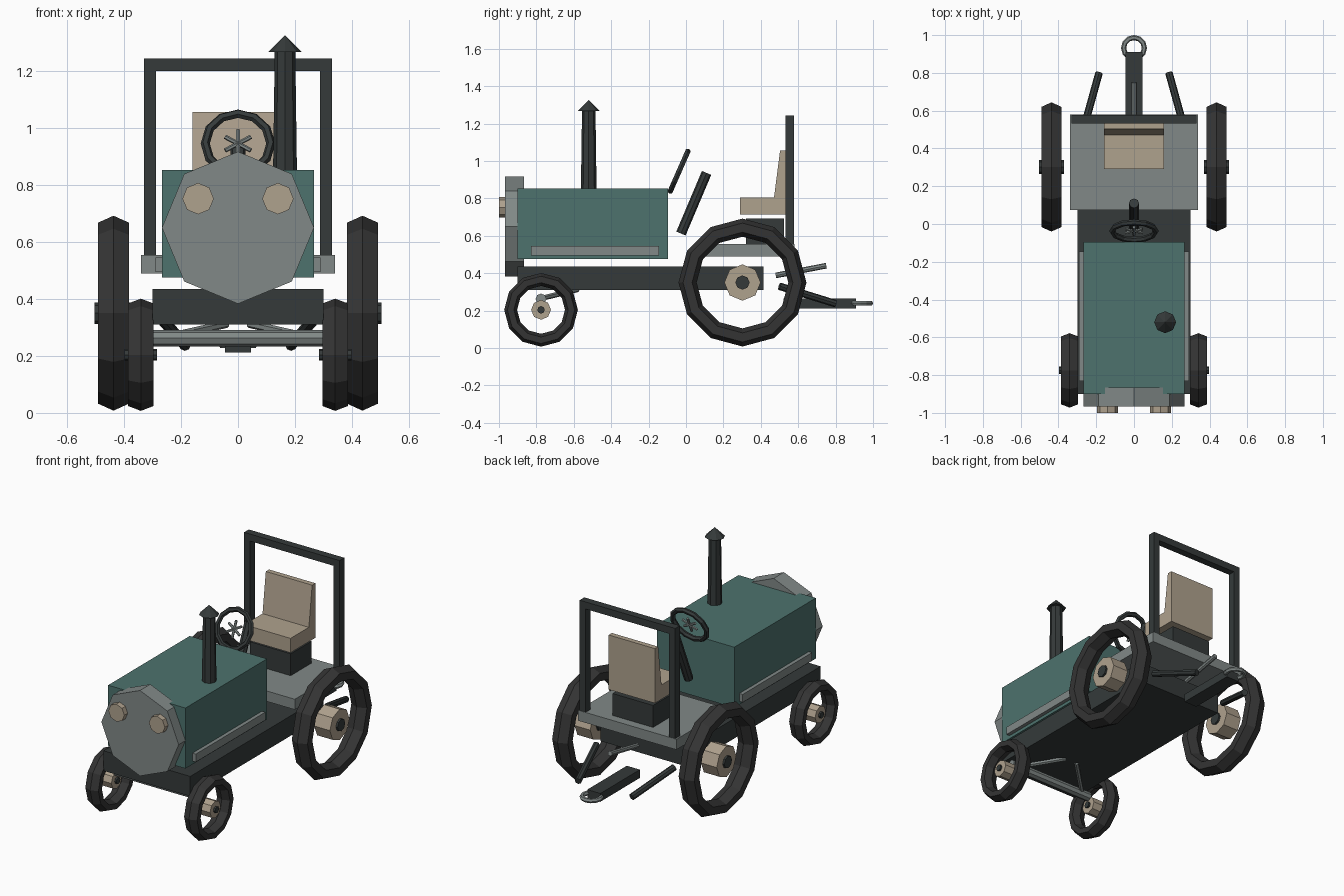
import bpy, math
from mathutils import Vector

if "Cube" in bpy.data.objects:
    bpy.data.objects.remove(bpy.data.objects["Cube"])


def material(name, rgb):
    m = bpy.data.materials.new(name)
    m.diffuse_color = (*rgb, 1)
    m.use_nodes = True
    m.node_tree.nodes["Principled BSDF"].inputs["Base Color"].default_value = m.diffuse_color
    return m


TEAL = material("teal", (0.075, 0.17, 0.155))
DARK = material("dark", (0.035, 0.042, 0.042))
TYRE = material("tyre", (0.034, 0.034, 0.034))
BEIGE = material("beige", (0.43, 0.36, 0.27))
GREY = material("grey", (0.22, 0.25, 0.245))


def finish(name, mat):
    o = bpy.context.object
    o.name = o.data.name = name
    o.data.materials.append(mat)
    return o


def box(name, mat, x, y, z):
    """Box from (min, max) ranges."""
    bpy.ops.mesh.primitive_cube_add(size=1, location=[sum(r) / 2 for r in (x, y, z)])
    o = finish(name, mat)
    o.scale = [r[1] - r[0] for r in (x, y, z)]
    return o


def rod(name, mat, p, q, r, r2=None, sides=8):
    """Straight or tapered rod between two points."""
    p, q = Vector(p), Vector(q)
    bpy.ops.mesh.primitive_cone_add(vertices=sides, radius1=r, radius2=r if r2 is None else r2,
                                    depth=(q - p).length, location=(p + q) / 2,
                                    rotation=(q - p).to_track_quat('Z', 'Y').to_euler())
    return finish(name, mat)


def ring(name, mat, loc, rot, R, r, major=12, minor=6, width=1):
    bpy.ops.mesh.primitive_torus_add(location=loc, rotation=rot, major_radius=R, minor_radius=r,
                                     major_segments=major, minor_segments=minor)
    o = finish(name, mat)
    o.scale.z = width
    return o


def prism(name, mat, profile, half):
    """(y, z) profile extruded across x."""
    n = len(profile)
    verts = [(s * half, y, z) for s in (-1, 1) for y, z in profile]
    faces = [tuple(reversed(range(n))), tuple(range(n, 2 * n))]
    faces += [(i, (i + 1) % n, n + (i + 1) % n, n + i) for i in range(n)]
    me = bpy.data.meshes.new(name)
    me.from_pydata(verts, [], faces)
    me.materials.append(mat)
    o = bpy.data.objects.new(name, me)
    bpy.context.collection.objects.link(o)
    return o


def wheel(name, side, x, y, z, R, r, half, hub, cap):
    c = lambda dx: (side * (x + dx), y, z)
    ring(name + "_tyre", TYRE, c(0), (0, math.pi / 2, 0), R, r,
         width=half / (r * math.sin(math.pi / 3)))
    rod(name + "_hub", BEIGE, c(-half), c(half), hub)
    rod(name + "_axle_cap", DARK, c(-half - 0.012), c(half + 0.012), cap)


# body
box("chassis", DARK, (-0.30, 0.30), (-0.90, 0.415), (0.31, 0.435))
box("hood", TEAL, (-0.267, 0.267), (-0.90, -0.095), (0.475, 0.853))
rod("grille", GREY, (0, -0.865, 0.65), (0, -0.967, 0.65), 0.267)
box("rear_deck", GREY, (-0.34, 0.34), (0.075, 0.58), (0.49, 0.555))

# exhaust
rod("exhaust_pipe", DARK, (0.165, -0.52, 0.84), (0.165, -0.52, 1.27), 0.042, 0.036)
rod("exhaust_cap", DARK, (0.165, -0.52, 1.267), (0.165, -0.52, 1.325), 0.058, 0)

# seat
box("seat_base", DARK, (-0.14, 0.14), (0.32, 0.525), (0.55, 0.692))
box("seat_cushion", BEIGE, (-0.16, 0.16), (0.29, 0.535), (0.715, 0.805))
prism("seat_back", BEIGE, [(0.47, 0.80), (0.535, 0.80), (0.535, 1.056), (0.503, 1.056)], 0.16)

# roll bar crossbeam
box("roll_bar_top", DARK, (-0.33, 0.33), (0.532, 0.578), (1.20, 1.244))

# steering
hubc = Vector((0, -0.037, 0.945))
ring("steering_wheel", DARK, hubc, (math.radians(66.2), 0, 0), 0.115, 0.016)
for i, a in enumerate((30, 90, 150)):
    a = math.radians(a)
    d = 0.052 * Vector((math.cos(a), 0.404 * math.sin(a), 0.915 * math.sin(a)))
    rod(f"steering_spoke_{i + 1}", GREY, hubc - d, hubc + d, 0.008, sides=6)
rod("steering_column", DARK, (0, -0.027, 0.612), (0, 0.11, 0.936), 0.027)

# front axle
rod("front_axle", GREY, (-0.30, -0.775, 0.262), (0.30, -0.775, 0.262), 0.029)

# parts on both sides
for s, tag in ((-1, "left"), (1, "right")):
    rod(f"headlight_{tag}", BEIGE, (s * 0.14, -0.95, 0.752), (s * 0.14, -1.0, 0.752), 0.055)
    box(f"hood_strip_{tag}", GREY, sorted((s * 0.26, s * 0.29)), (-0.83, -0.145), (0.495, 0.545))
    box(f"roll_bar_post_{tag}", DARK, sorted((s * 0.288, s * 0.33)), (0.532, 0.578), (0.55, 1.20))
    wheel(f"rear_wheel_{tag}", s, 0.437, 0.302, 0.35, 0.2935, 0.0485, 0.054, 0.097, 0.038)
    wheel(f"front_wheel_{tag}", s, 0.341, -0.775, 0.204, 0.1625, 0.0345, 0.045, 0.053, 0.02)
    rod(f"axle_strut_{tag}", GREY, (s * 0.25, -0.775, 0.265), (s * 0.04, -0.58, 0.312), 0.014, sides=6)
    rod(f"hitch_arm_{tag}", DARK, (s * 0.268, 0.50, 0.33), (s * 0.185, 0.80, 0.237), 0.02)

# rear hitch
box("drawbar", DARK, (-0.045, 0.045), (0.52, 0.91), (0.212, 0.264))
ring("hitch_ring", GREY, (0, 0.932, 0.24), (0, 0, 0), 0.055, 0.014, major=12)
rod("top_link", GREY, (0, 0.48, 0.388), (0, 0.75, 0.44), 0.015)
